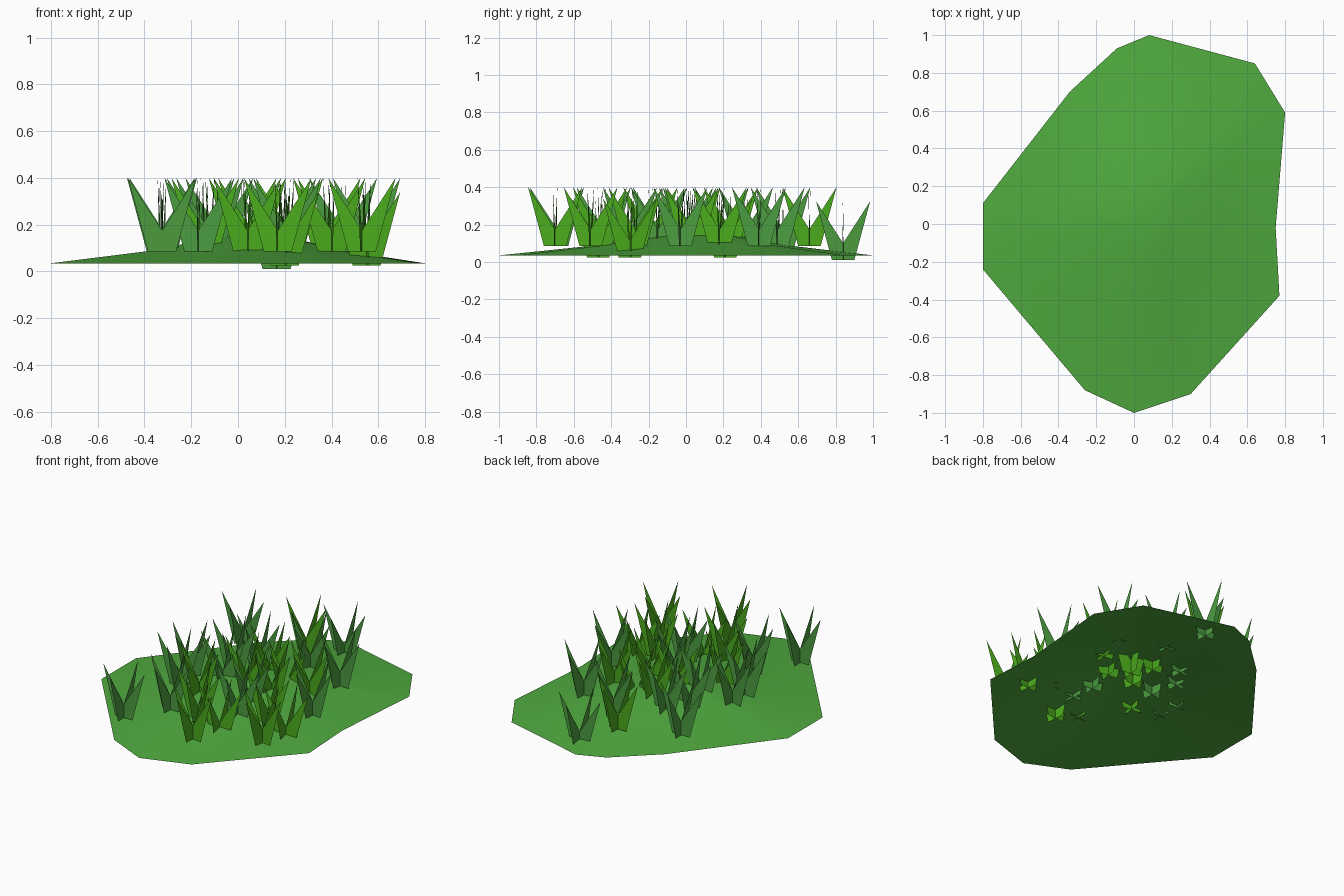
import bpy, random
from math import sin, cos, pi, radians

if "Cube" in bpy.data.objects:
    bpy.data.objects.remove(bpy.data.objects["Cube"])

random.seed(4)


def material(name, color):
    m = bpy.data.materials.new(name)
    m.diffuse_color = (*color, 1)
    m.use_nodes = True
    m.node_tree.nodes["Principled BSDF"].inputs["Base Color"].default_value = m.diffuse_color
    return m


def mesh_object(name, verts, faces, mat):
    me = bpy.data.meshes.new(name)
    me.from_pydata(verts, [], faces)
    me.materials.append(mat)
    ob = bpy.data.objects.new(name, me)
    bpy.context.collection.objects.link(ob)
    return ob


ground = material("ground_green", (0.08, 0.40, 0.05))
bright = material("bright_grass", (0.07, 0.41, 0.012))
dark = material("dark_grass", (0.07, 0.33, 0.05))

# ground mound: irregular rim lofted inward to a low crown (open underneath)
rim = [(0.80, 0.59), (0.64, 0.85), (0.08, 1.0), (-0.09, 0.93), (-0.34, 0.70),
       (-0.80, 0.11), (-0.80, -0.24), (-0.26, -0.88), (0.0, -1.0),
       (0.30, -0.90), (0.77, -0.38), (0.75, -0.02)]
cx, cy = 0.08, 0.06
n = len(rim)
verts = []
for scale, z in [(1.0, 0.035), (0.52, 0.088), (0.22, 0.142)]:
    verts += [(cx + (x - cx) * scale, cy + (y - cy) * scale, z) for x, y in rim]
verts.append((cx, cy, 0.152))
faces = []
for i in range(n):
    j = (i + 1) % n
    for r in (0, n):
        faces.append((r + i, r + j, r + n + j, r + n + i))
    faces.append((2 * n + i, 2 * n + j, 3 * n))
mound = mesh_object("ground_mound", verts, faces, ground)
mound.data.polygons.foreach_set("use_smooth", [True] * len(faces))

# upright card holding two splayed blades: (offset, height)
card = [(0, 0), (0.06, 0), (0.145, 0.315), (0, 0.09), (-0.145, 0.315), (-0.06, 0)]


def tuft(name, x, y, z, mat):
    """Two crossed upright cards, slightly turned."""
    turn = radians(random.uniform(-9, 9))
    v, f = [], []
    for k in range(2):
        a = turn + k * pi / 2
        b = len(v)
        v += [(x + d * cos(a), y + d * sin(a), z + h) for d, h in card]
        f += [(b, b + 1, b + 2, b + 3), (b, b + 3, b + 4, b + 5)]
    mesh_object(name, v, f, mat)


# tuft positions by shade, most rooted at the same level
bright_spots = [(0.17, -0.70), (0.53, -0.51), (0.02, 0.66), (0.38, 0.18),
                (0.22, 0.03), (0.06, 0.24), (0.04, 0.04), (0.40, -0.27),
                (0.04, -0.46), (-0.14, -0.19)]
dark_spots = [(-0.325, -0.69), (0.45, 0.39), (0.17, 0.49), (0.55, -0.03),
              (0.19, -0.15), (-0.12, 0.02), (-0.16, 0.19), (0.21, -0.30),
              (-0.32, -0.14), (-0.33, 0.0), (-0.17, -0.44), (-0.33, 0.52),
              (-0.08, 0.32)]
for i, (x, y) in enumerate(bright_spots):
    tuft(f"bright_tuft_{i}", x, y, 0.085, bright)
for i, (x, y) in enumerate(dark_spots):
    tuft(f"dark_tuft_{i}", x, y, 0.085, dark)

# sunken tufts
for i, (x, y) in enumerate([(0.20, -0.47), (0.55, -0.30), (0.20, 0.21)]):
    tuft(f"low_bright_tuft_{i}", x, y, 0.025, bright)
tuft("low_dark_tuft", 0.165, 0.84, 0.01, dark)
